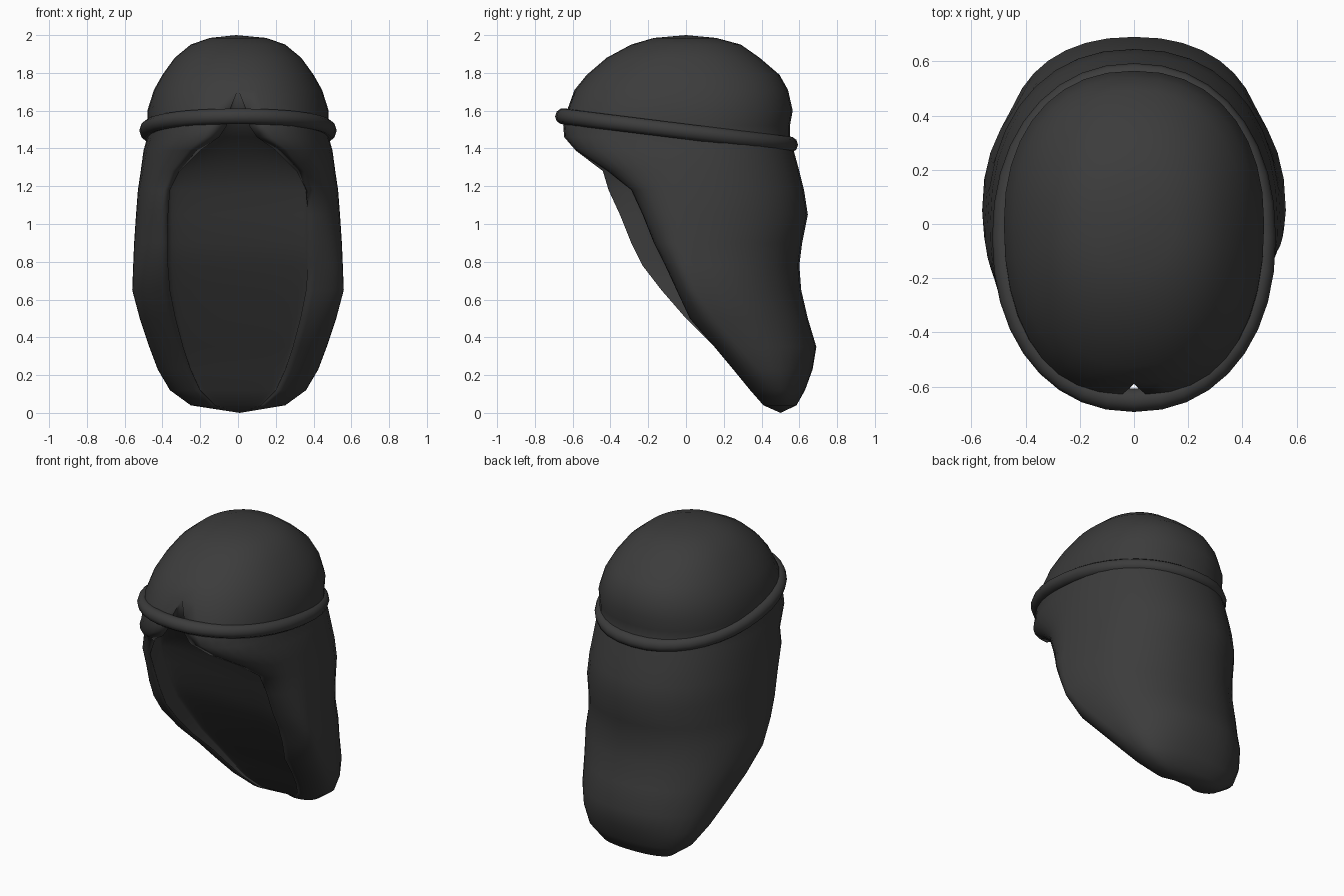
import bpy, bmesh, math

cube = bpy.data.objects.get("Cube")
if cube:
    bpy.data.objects.remove(cube, do_unlink=True)

COL = (0.045, 0.045, 0.045, 1)
charcoal = bpy.data.materials.new("charcoal")
charcoal.use_nodes = True
charcoal.diffuse_color = COL
bsdf = charcoal.node_tree.nodes["Principled BSDF"]
bsdf.inputs["Base Color"].default_value = COL
bsdf.inputs["Roughness"].default_value = 0.8


def finish(name, bm):
    bmesh.ops.remove_doubles(bm, verts=bm.verts[:], dist=0.0005)
    bmesh.ops.recalc_face_normals(bm, faces=bm.faces[:])
    mesh = bpy.data.meshes.new(name)
    bm.to_mesh(mesh)
    bm.free()
    mesh.materials.append(charcoal)
    mesh.polygons.foreach_set("use_smooth", [True] * len(mesh.polygons))
    obj = bpy.data.objects.new(name, mesh)
    bpy.context.collection.objects.link(obj)


# Closed crown: height, half width, back y, front y
CROWN = [
    (1.985, 0.15, 0.16, -0.17),
    (1.95, 0.25, 0.29, -0.29),
    (1.88, 0.335, 0.39, -0.42),
    (1.79, 0.40, 0.495, -0.525),
    (1.71, 0.445, 0.54, -0.59),
]
# Parted hair: height, half width, widest y, back y, lip y, lip x,
# hollow half width, hollow depth y
PARTED = [
    (1.60, 0.48, 0.00, 0.565, -0.63, 0.045, 0.045, -0.57),
    (1.52, 0.48, 0.00, 0.55, -0.65, 0.06, 0.09, -0.53),
    (1.46, 0.48, 0.00, 0.55, -0.645, 0.10, 0.16, -0.46),
    (1.39, 0.50, 0.00, 0.57, -0.585, 0.20, 0.26, -0.38),
    (1.28, 0.515, 0.00, 0.60, -0.44, 0.31, 0.35, -0.29),
    (1.18, 0.53, 0.00, 0.625, -0.41, 0.36, 0.37, -0.24),
    (1.05, 0.54, 0.00, 0.645, -0.35, 0.37, 0.37, -0.19),
    (0.90, 0.55, -0.02, 0.615, -0.29, 0.37, 0.37, -0.13),
    (0.78, 0.555, 0.00, 0.60, -0.23, 0.37, 0.37, -0.07),
    (0.65, 0.56, 0.05, 0.61, -0.13, 0.36, 0.36, 0.02),
    (0.50, 0.52, 0.15, 0.645, 0.00, 0.33, 0.33, 0.11),
    (0.35, 0.47, 0.28, 0.69, 0.15, 0.29, 0.29, 0.22),
    (0.23, 0.425, 0.39, 0.67, 0.25, 0.25, 0.25, 0.30),
    (0.12, 0.36, 0.47, 0.63, 0.34, 0.20, 0.20, 0.37),
    (0.04, 0.25, 0.50, 0.585, 0.41, 0.12, 0.12, 0.43),
]
N = 9      # points per quarter of a level


def level(bm, z, w, yc, yb, yf, xl):
    """Row of points running from the right lip round the back to the left lip."""
    soft = lambda v: max(v, 0) ** 0.9
    # the left lip sits further back than the right one between chin and brow
    setback = 0.12 * min(1, max(0, (z - 0.45) / 0.3)) * min(1, max(0, (1.3 - z) / 0.1))
    half = {}
    for s in (-1, 1):
        lip_y = yf + (setback if s > 0 else 0)
        pts = []
        for i in range(2 * N + 1):
            t = math.pi / 2 * i / N
            if i <= N:
                x, y = w * soft(math.sin(t)), yc + (yb - yc) * soft(math.cos(t))
            else:
                p = t - math.pi / 2
                x = xl + (w - xl) * soft(math.cos(p)) if i < 2 * N else xl
                y = yc + (lip_y - yc) * soft(math.sin(p))
            pts.append((s * x, y, z))
        half[s] = pts
    return [bm.verts.new(p) for p in half[-1][::-1] + half[1][1:]]


def skin(bm, rows):
    for a, b in zip(rows, rows[1:]):
        for i in range(len(a) - 1):
            bm.faces.new((a[i], b[i], b[i + 1], a[i + 1]))


def fan(bm, row, tip):
    for a, b in zip(row, row[1:]):
        bm.faces.new((tip, a, b))


def hair():
    bm = bmesh.new()
    outer = [level(bm, z, w, 0, yb, yf, 0) for z, w, yb, yf in CROWN]
    hollow = []
    for z, w, yc, yb, yf, xl, wi, yi in PARTED:
        outer.append(level(bm, z, w, yc, yb, yf, xl))
        hollow.append(level(bm, z, wi, yi - 0.25 * (yi - yf), yi, yf, xl))
    skin(bm, outer)
    skin(bm, hollow)
    fan(bm, outer[0], bm.verts.new((-0.01, 0, 2.0)))
    # the hollow closes at the top of the parting and at the lowest tip
    fan(bm, hollow[0], bm.verts.new((0, CROWN[-1][3], CROWN[-1][0])))
    tip = bm.verts.new((0.01, 0.5, 0.0))
    fan(bm, outer[-1], tip)
    fan(bm, hollow[-1], tip)
    finish("hair", bm)


def headband(n=36, m=10, r=0.043):
    bm = bmesh.new()
    soft = lambda v: math.copysign(abs(v) ** 0.92, v)
    rings = []
    for i in range(n):
        a = 2 * math.pi * i / n
        dx, dy = math.cos(a), math.sin(a)
        cx, cy = 0.48 * soft(dx), -0.05 + 0.60 * soft(dy)
        cz = 1.495 - 0.125 * (cy + 0.05)
        ring = []
        for j in range(m):
            b = 2 * math.pi * j / m
            off = r * math.cos(b)
            ring.append(bm.verts.new((cx + off * dx, cy + off * dy, cz + r * math.sin(b))))
        rings.append(ring)
    for i in range(n):
        p, q = rings[i], rings[(i + 1) % n]
        for j in range(m):
            k = (j + 1) % m
            bm.faces.new((p[j], q[j], q[k], p[k]))
    finish("headband", bm)


hair()
headband()
